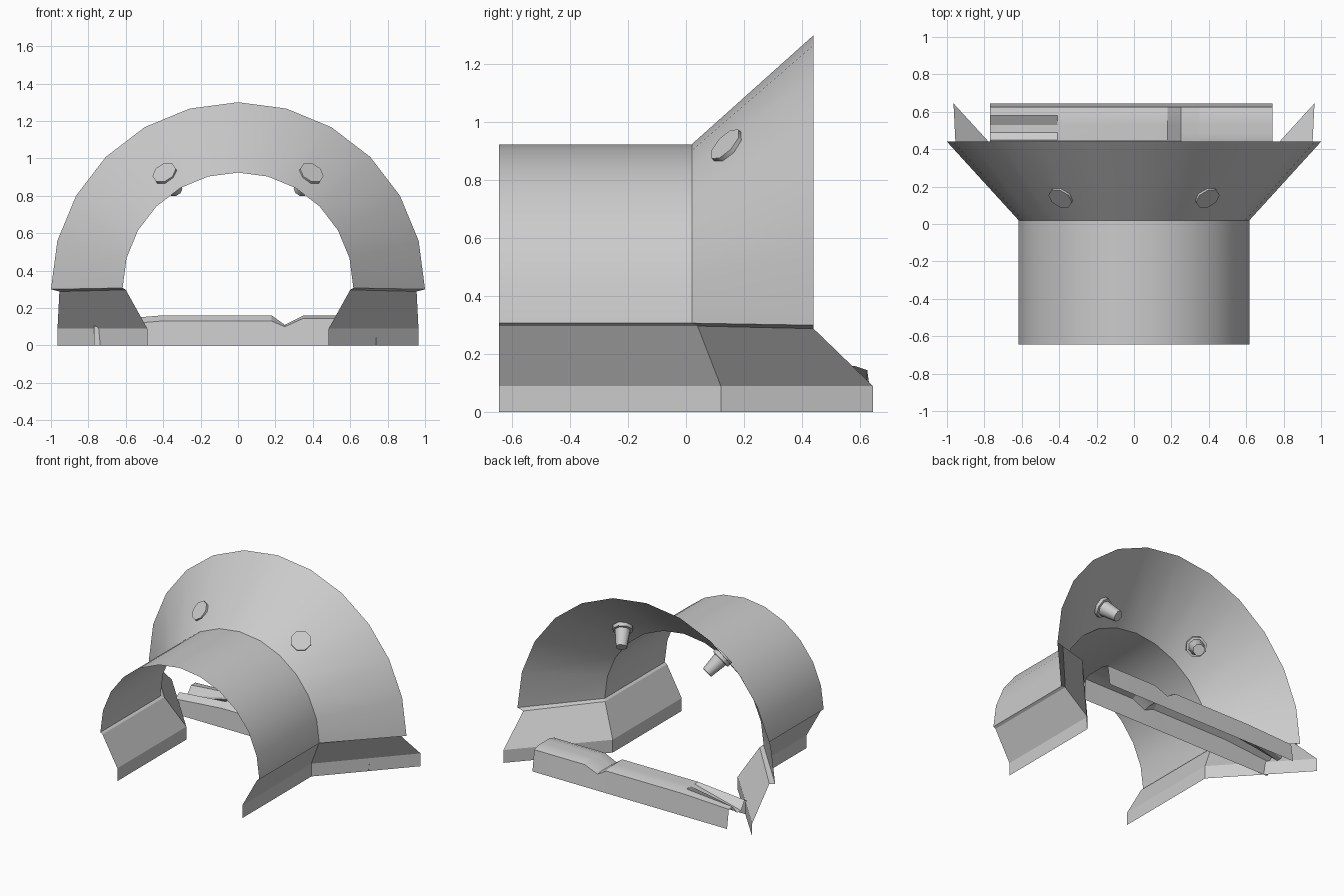
import bpy, math
from mathutils import Vector

if "Cube" in bpy.data.objects:
    bpy.data.objects.remove(bpy.data.objects["Cube"])


def make_mesh(name, verts, faces, angle=30):
    me = bpy.data.meshes.new(name)
    me.from_pydata(verts, [], faces)
    me.update()
    ob = bpy.data.objects.new(name, me)
    bpy.context.collection.objects.link(ob)
    bpy.ops.object.select_all(action='DESELECT')
    ob.select_set(True)
    bpy.context.view_layer.objects.active = ob
    bpy.ops.object.shade_smooth_by_angle(angle=math.radians(angle))
    return ob


def bridge(rows, closed=False, flip=False):
    """Quad strips between successive rows of points."""
    n = len(rows[0])
    verts = [p for row in rows for p in row]
    faces = []
    for r in range(len(rows) - 1):
        for i in range(n if closed else n - 1):
            j = (i + 1) % n
            f = (r * n + i, r * n + j, (r + 1) * n + j, (r + 1) * n + i)
            faces.append(f[::-1] if flip else f)
    return verts, faces


def arc(radius, y, z, steps=12):
    return [(radius * math.cos(math.pi * i / steps), y,
             z + radius * math.sin(math.pi * i / steps)) for i in range(steps + 1)]


# Half-round tunnel opening into a flared hood
make_mesh("arch_hood", *bridge([arc(0.617, -0.645, 0.307), arc(0.617, 0.02, 0.307),
                                arc(1.0, 0.44, 0.30)], flip=True))

# Side skirts: small ledge, sloped panel, upright foot
skirt = [
    [(0.617, -0.645, 0.307), (0.617, 0.02, 0.307), (1.0, 0.44, 0.30)],
    [(0.60, -0.645, 0.297), (0.60, 0.04, 0.297), (0.955, 0.44, 0.288)],
    [(0.485, -0.645, 0.09), (0.485, 0.12, 0.09), (0.965, 0.645, 0.09)],
    [(0.485, -0.645, 0.0), (0.485, 0.12, 0.0), (0.965, 0.645, 0.0)],
]
for side, label in ((1, "right"), (-1, "left")):
    rows = [[(side * x, y, z) for x, y, z in row] for row in skirt]
    make_mesh(label + "_skirt", *bridge(rows, flip=side > 0), angle=5)

# Rear sill: hollow bar, chipped in the middle and split at the left end
# each station: x, back edge z, ridge z, groove z, front edge z
stations = [
    (-0.77, 0.13, 0.13, 0.07, 0.10),
    (-0.41, 0.145, 0.16, 0.16, 0.13),
    (0.18, 0.145, 0.16, 0.16, 0.13),
    (0.25, 0.105, 0.11, 0.11, 0.10),
    (0.35, 0.145, 0.16, 0.16, 0.145),
    (0.74, 0.145, 0.16, 0.16, 0.145),
]
rows = []
for x, zb, zr, zg, zf in stations:
    rows.append([(x, 0.645, 0), (x, 0.625, zb), (x, 0.58, zr), (x, 0.53, zg),
                 (x, 0.49, zg), (x, 0.45, zr), (x, 0.405, zf), (x, 0.395, 0)])
make_mesh("rear_sill", *bridge(rows), angle=20)

# Octagonal lamps pushed through the hood
profile = [(0.068, -0.008), (0.068, 0.03), (0.052, 0.032), (0.038, 0.15)]
for side, label in ((1, "right"), (-1, "left")):
    a = math.radians(90 - side * 32.5)
    radial = Vector((math.cos(a), 0, math.sin(a)))
    centre = radial * 0.729 + Vector((0, 0.14, 0.305))
    axis = (radial * -0.42 + Vector((0, 0.383, 0))).normalized()
    u = axis.cross(radial).normalized()
    v = axis.cross(u)
    rows = [[centre + axis * d + r * (u * math.cos(math.pi * (i + 0.5) / 4)
                                      + v * math.sin(math.pi * (i + 0.5) / 4))
             for i in range(8)] for r, d in profile]
    verts, faces = bridge(rows, closed=True)
    faces += [tuple(range(7, -1, -1)), tuple(range(24, 32))]
    make_mesh(label + "_lamp", verts, faces, angle=50)
